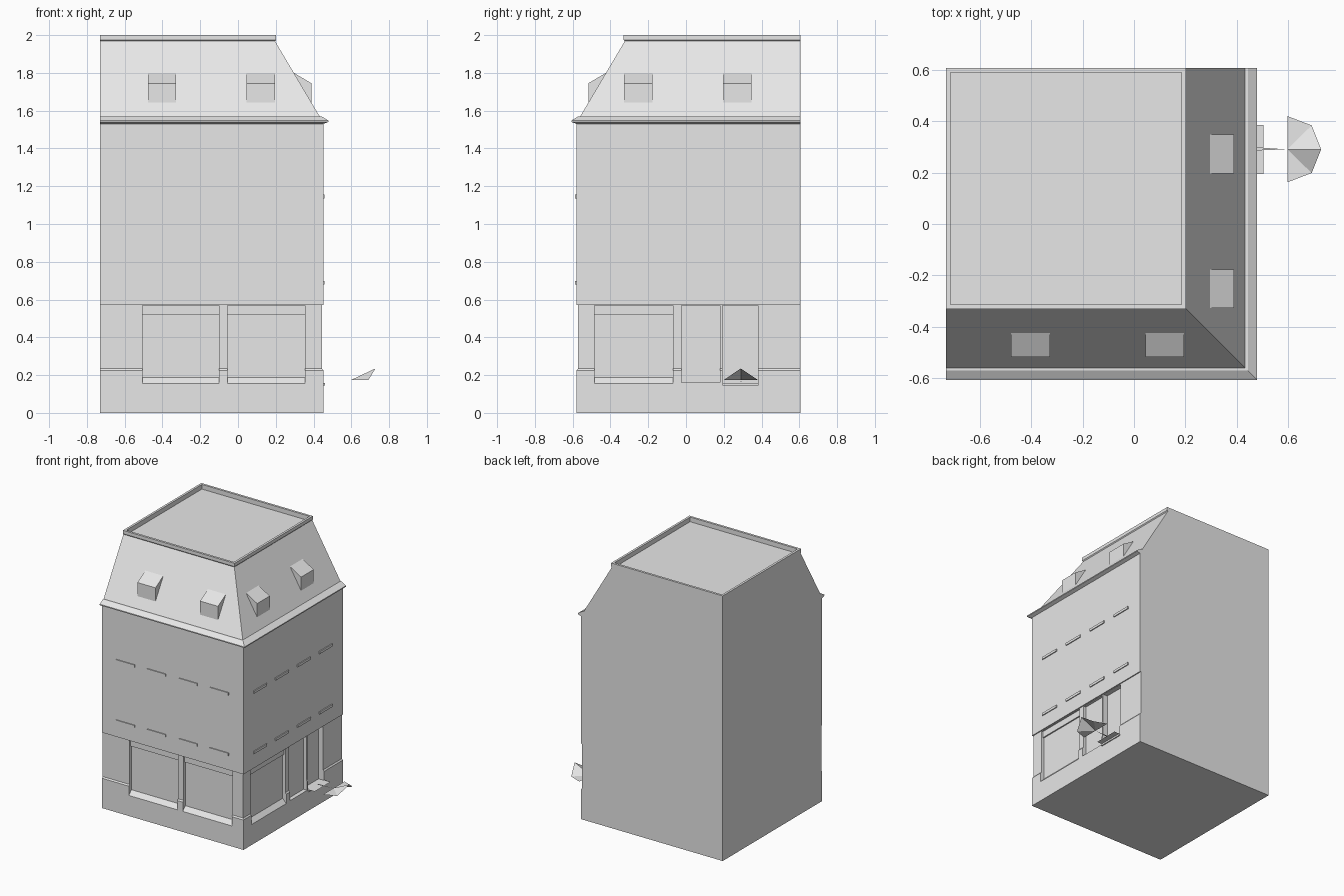
import bpy, bmesh

if "Cube" in bpy.data.objects:
    bpy.data.objects.remove(bpy.data.objects["Cube"])

X0, X1, Y0, Y1 = -0.73, 0.452, -0.58, 0.605   # wall planes

grey = bpy.data.materials.new("plain grey")
grey.diffuse_color = (0.8, 0.8, 0.8, 1)
grey.use_nodes = True
grey.node_tree.nodes["Principled BSDF"].inputs["Base Color"].default_value = grey.diffuse_color


def finish(name, bm, recalc=True):
    if recalc:
        bmesh.ops.recalc_face_normals(bm, faces=bm.faces)
    me = bpy.data.meshes.new(name)
    bm.to_mesh(me)
    bm.free()
    me.materials.append(grey)
    ob = bpy.data.objects.new(name, me)
    bpy.context.collection.objects.link(ob)
    return ob


def place(side, u, d, z):
    """Point on a street facade: u along it, d outward from it."""
    return (u, Y0 - d, z) if side == "front" else (X1 + d, u, z)


def prism(name, side, u0, u1, profile):
    """Extrude a (depth, height) profile along a facade."""
    bm = bmesh.new()
    a, b = ([bm.verts.new(place(side, u, d, z)) for d, z in profile] for u in (u0, u1))
    n = len(profile)
    bm.faces.new(a)
    bm.faces.new(b[::-1])
    for i in range(n):
        j = (i + 1) % n
        bm.faces.new((a[j], a[i], b[i], b[j]))
    return finish(name, bm)


def box(name, side, u0, u1, d0, d1, z0, z1):
    return prism(name, side, u0, u1, [(d0, z0), (d1, z0), (d1, z1), (d0, z1)])


def sheet(name, points, faces):
    bm = bmesh.new()
    vs = [bm.verts.new(p) for p in points]
    for f in faces:
        bm.faces.new([vs[i] for i in f])
    return finish(name, bm, False)


# Building shell: plinth, shop storey, walls, cornice, mansard and rim.
# Each entry is (outward offset on the two street sides, height).
rings = [(0, 0), (0, 0.225), (-0.008, 0.235), (-0.008, 0.57), (0, 0.57),
         (0, 1.53), (0.026, 1.54), (0.026, 1.548), (-0.01, 1.57), (-0.02, 1.57),
         (-0.256, 1.968), (-0.25, 1.975), (-0.25, 2.0)]
loops = [(X0, X1 + d, Y0 - d, Y1, z) for d, z in rings]
m = 0.017                                     # rim width around sunken flat roof
for z in (2.0, 1.965):
    loops.append((X0 + m, X1 - 0.25 - m, Y0 + 0.25 + m, Y1 - m, z))
bm = bmesh.new()
prev = None
for xa, xb, ya, yb, z in loops:
    cur = [bm.verts.new(p) for p in ((xa, ya, z), (xb, ya, z), (xb, yb, z), (xa, yb, z))]
    if prev is None:
        bm.faces.new(cur[::-1])
    else:
        for i in range(4):
            j = (i + 1) % 4
            bm.faces.new((prev[i], prev[j], cur[j], cur[i]))
    prev = cur
bm.faces.new(prev)
building = finish("building", bm)

# Shop windows (sloped sill, shallow lintel panel) and the entrance, cut out
window = [(0.03, 0.14), (0.0, 0.155), (-0.03, 0.187), (-0.03, 0.52),
          (-0.02, 0.52), (-0.02, 0.568), (0.03, 0.568)]
cutters = [prism("window_cutter", s, a, b, window) for s, a, b in
           (("front", -0.505, -0.10), ("front", -0.055, 0.355), ("right", -0.485, -0.07))]
cutters.append(box("side_light_cutter", "right", -0.025, 0.18, -0.03, 0.03, 0.16, 0.568))
cutters.append(box("door_cutter", "right", 0.192, 0.38, -0.045, 0.03, 0.158, 0.568))
for c in cutters:
    c.hide_render = True
    mod = building.modifiers.new(c.name, "BOOLEAN")
    mod.operation, mod.solver, mod.object = "DIFFERENCE", "EXACT", c
dg = bpy.context.evaluated_depsgraph_get()
cut_mesh = bpy.data.meshes.new_from_object(building.evaluated_get(dg))
building.modifiers.clear()
building.data = cut_mesh
for c in cutters:
    bpy.data.objects.remove(c)

# Upper window sills: two rows of four on each street side
for side, first in (("front", -0.61), ("right", -0.463)):
    for z in (0.68, 1.136):
        for i in range(4):
            u = first + i * 0.2615
            box("window_sill", side, u, u + 0.155, -0.01, 0.007, z, z + 0.019)

# Dormers with sloping tops
dormer = [(-0.063, 1.637), (-0.063, 1.745), (-0.165, 1.805), (-0.165, 1.637)]
for side, starts in (("front", (-0.477, 0.045)), ("right", (-0.327, 0.197))):
    for u in starts:
        prism("dormer", side, u, u + 0.15, dormer)

# Door threshold, thin step plate and pointed bracket
box("threshold", "right", 0.192, 0.385, -0.02, 0.008, 0.145, 0.158)
sheet("step_plate", [(0.44, 0.195, 0.158), (0.503, 0.195, 0.158),
                     (0.503, 0.385, 0.158), (0.44, 0.385, 0.158)], [(0, 1, 2, 3)])
sheet("bracket", [(0.46, 0.285, 0.165), (0.59, 0.29, 0.17), (0.46, 0.299, 0.165)], [(0, 1, 2)])

# Half-octagon fan with a raised middle point
sheet("fan", [(0.596, 0.29, 0.173), (0.596, 0.162, 0.173), (0.69, 0.198, 0.173),
              (0.727, 0.29, 0.235), (0.69, 0.383, 0.173), (0.596, 0.419, 0.173)],
      [(0, i, i + 1) for i in range(1, 5)])
